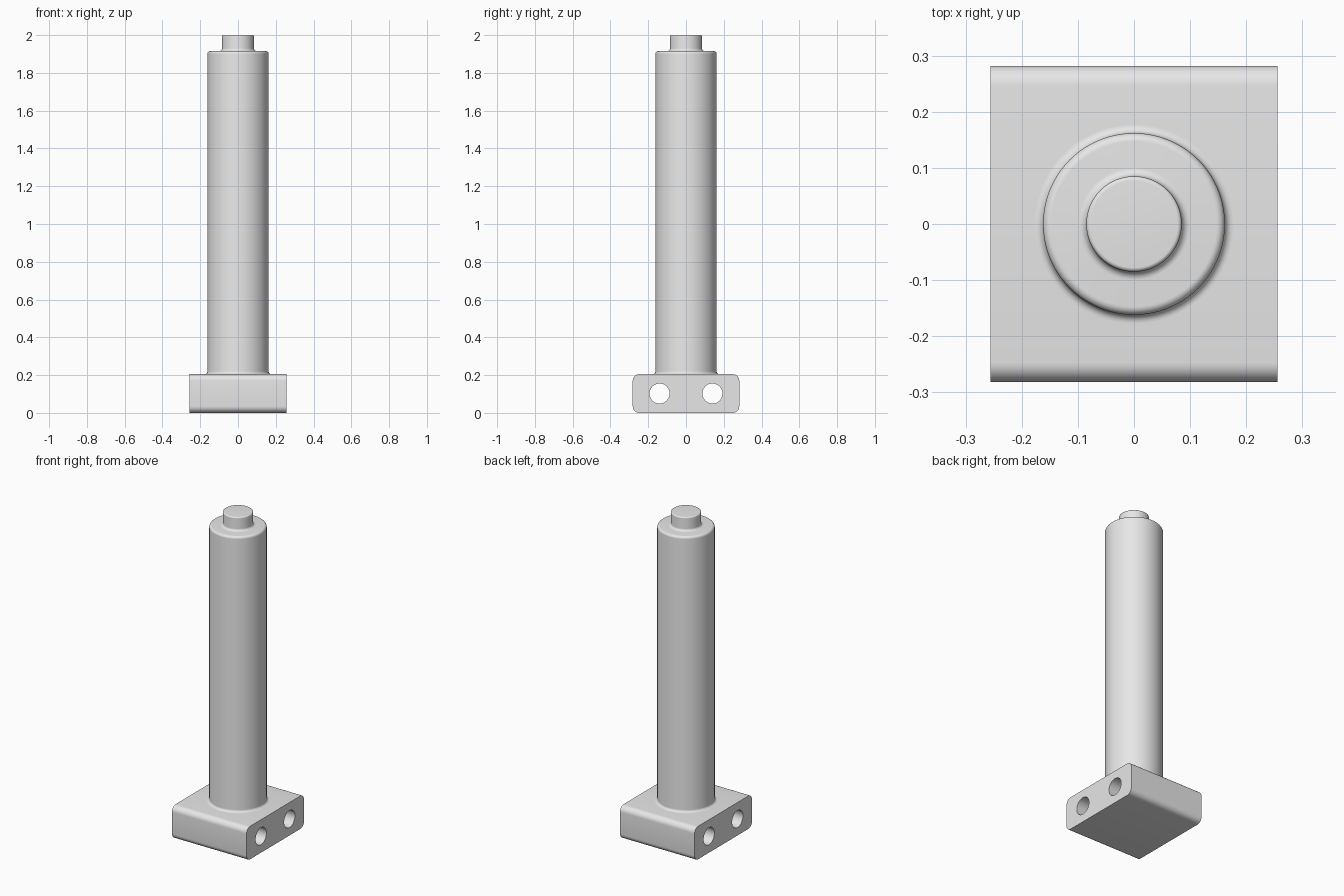
import bpy, bmesh
from math import sin, cos, pi, radians

cube = bpy.data.objects.get("Cube")
if cube:
    bpy.data.objects.remove(cube, do_unlink=True)

grey = bpy.data.materials.new("plain grey")
grey.use_nodes = True
GREY = (0.8, 0.8, 0.8, 1)
grey.diffuse_color = GREY
grey.node_tree.nodes["Principled BSDF"].inputs["Base Color"].default_value = GREY


def make(name, bm):
    bmesh.ops.recalc_face_normals(bm, faces=bm.faces)
    mesh = bpy.data.meshes.new(name)
    bm.to_mesh(mesh)
    bm.free()
    mesh.materials.append(grey)
    ob = bpy.data.objects.new(name, mesh)
    bpy.context.collection.objects.link(ob)
    return ob


def smooth(ob):
    bpy.ops.object.select_all(action='DESELECT')
    ob.select_set(True)
    bpy.context.view_layer.objects.active = ob
    bpy.ops.object.shade_smooth_by_angle(angle=radians(30))


def prism(name, outline, half_x):
    """Extrude a closed (y, z) outline along x."""
    bm = bmesh.new()
    face = bm.faces.new([bm.verts.new((-half_x, y, z)) for y, z in outline])
    ext = bmesh.ops.extrude_face_region(bm, geom=[face])
    verts = [v for v in ext["geom"] if isinstance(v, bmesh.types.BMVert)]
    bmesh.ops.translate(bm, verts=verts, vec=(2 * half_x, 0, 0))
    return make(name, bm)


def arc(cx, cy, r, start, end, steps=8):
    return [(cx + r * cos(radians(start + (end - start) * i / steps)),
             cy + r * sin(radians(start + (end - start) * i / steps)))
            for i in range(steps + 1)]


def lathe(name, profile, sides=96):
    """Spin an (r, z) profile around z, capping both ends."""
    bm = bmesh.new()
    rings = [[bm.verts.new((r * cos(2 * pi * i / sides), r * sin(2 * pi * i / sides), z))
              for i in range(sides)] for r, z in profile]
    for a, b in zip(rings, rings[1:]):
        for i in range(sides):
            j = (i + 1) % sides
            bm.faces.new((a[i], a[j], b[j], b[i]))
    bm.faces.new(rings[0])
    bm.faces.new(rings[-1])
    return make(name, bm)


# Base block, long edges rounded along x
HX, HY, H, R = 0.256, 0.282, 0.205, 0.035
outline = (arc(HY - R, H - R, R, 0, 90) + arc(R - HY, H - R, R, 90, 180)
           + arc(R - HY, R, R, 180, 270) + arc(HY - R, R, R, 270, 360))
base = prism("base_block", outline, HX)

# Two through holes along x
for side, y in (("front", -0.14), ("back", 0.14)):
    cutter = prism(side + "_hole_cutter", arc(y, H / 2, 0.053, 0, 360, 48)[:-1], HX + 0.1)
    cutter.hide_render = True
    cutter.hide_set(True)
    mod = base.modifiers.new(side + "_hole", 'BOOLEAN')
    mod.operation = 'DIFFERENCE'
    mod.solver = 'EXACT'
    mod.object = cutter

# Apply the cuts and drop the cutters
depsgraph = bpy.context.evaluated_depsgraph_get()
cut_mesh = bpy.data.meshes.new_from_object(base.evaluated_get(depsgraph))
cutters = [m.object for m in base.modifiers]
base.modifiers.clear()
base.data = cut_mesh
for cutter in cutters:
    bpy.data.objects.remove(cutter, do_unlink=True)
smooth(base)

# Column and tip, with fillets at the feet and rounded rims
CR, CT, TR, TOP, F = 0.162, 1.915, 0.085, 2.0, 0.015
profile = (arc(CR + F, H + F, F, 270, 180)
           + arc(CR - F, CT - F, F, 0, 90)
           + arc(TR + F, CT + F, F, 270, 180)
           + arc(TR - F / 2, TOP - F / 2, F / 2, 0, 90))
smooth(lathe("column", profile))
